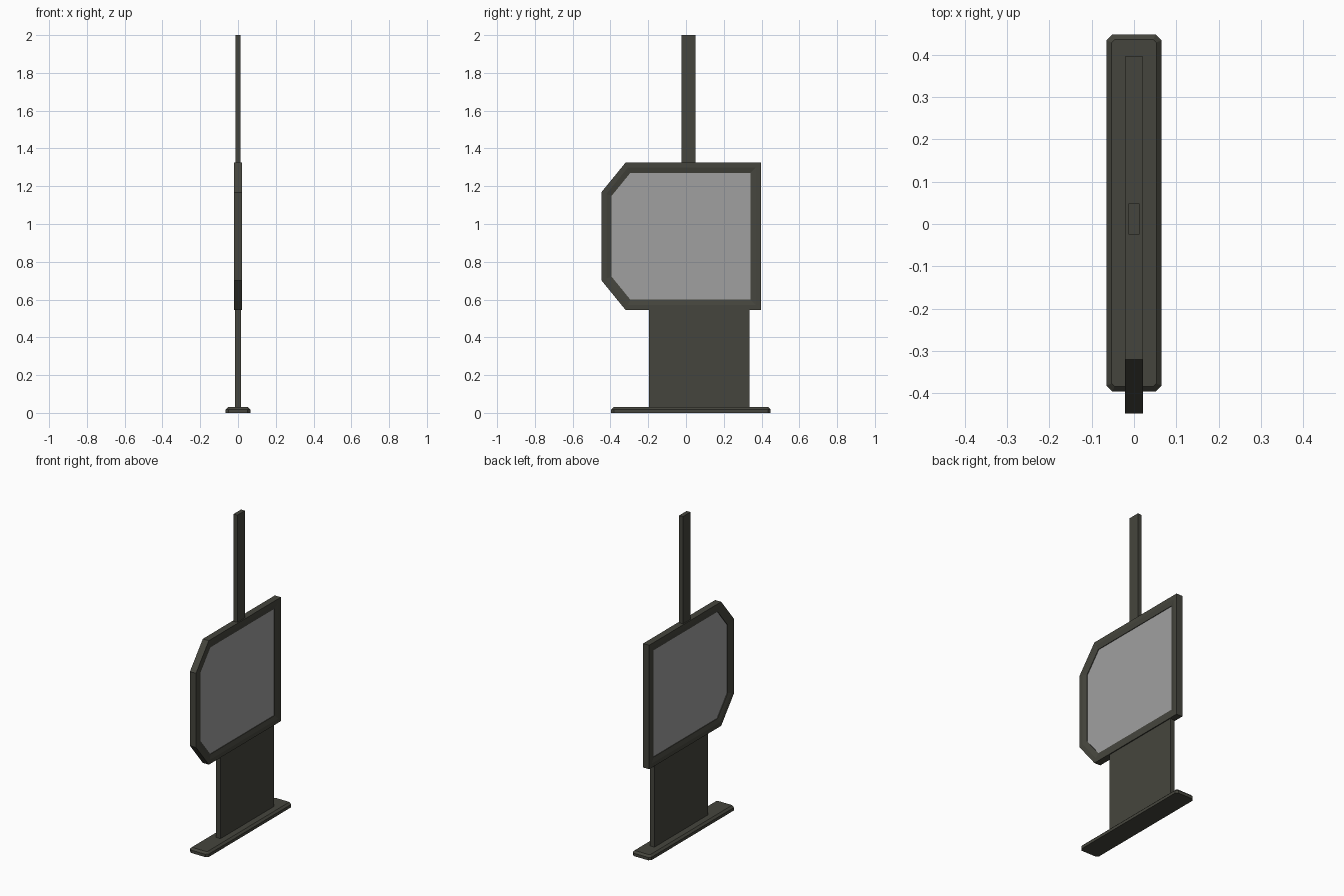
import bpy, bmesh
from mathutils import Vector

if "Cube" in bpy.data.objects:
    bpy.data.objects.remove(bpy.data.objects["Cube"])


def mat(name, col):
    m = bpy.data.materials.new(name)
    m.diffuse_color = (*col, 1)
    m.use_nodes = True
    m.node_tree.nodes["Principled BSDF"].inputs["Base Color"].default_value = m.diffuse_color
    return m


DARK = mat("dark metal", (0.060, 0.060, 0.047))
GREY = mat("panel grey", (0.35, 0.35, 0.35))


def finish(name, bm, material):
    bmesh.ops.recalc_face_normals(bm, faces=bm.faces)
    me = bpy.data.meshes.new(name)
    bm.to_mesh(me)
    bm.free()
    me.materials.append(material)
    ob = bpy.data.objects.new(name, me)
    bpy.context.collection.objects.link(ob)
    return ob


def inset(pts, d):
    """Mitred inward offset of a counter-clockwise outline."""
    out = []
    for i, p in enumerate(pts):
        p = Vector(p)
        a = (p - Vector(pts[i - 1])).normalized()
        b = (Vector(pts[(i + 1) % len(pts)]) - p).normalized()
        na, nb = Vector((-a.y, a.x)), Vector((-b.y, b.x))
        out.append(p + (na + nb) * d / (1 + na.dot(nb)))
    return out


def loft(name, rings, material, loop=False):
    """Join successive rings of points; cap the ends unless it loops."""
    bm = bmesh.new()
    rs = [[bm.verts.new(p) for p in r] for r in rings]
    n = len(rs[0])
    for k in range(len(rs) if loop else len(rs) - 1):
        a, b = rs[k], rs[(k + 1) % len(rs)]
        for i in range(n):
            j = (i + 1) % n
            bm.faces.new((a[i], a[j], b[j], b[i]))
    if not loop:
        bm.faces.new(rs[0])
        bm.faces.new(rs[-1])
    return finish(name, bm, material)


def box(name, x, y0, y1, z0, z1):
    rect = [(-x, y0), (x, y0), (x, y1), (-x, y1)]
    return loft(name, [[(p, q, z) for p, q in rect] for z in (z0, z1)], DARK)


# Sign outline in (y, z): square with two clipped corners on the front edge
outline = [(-0.32, 0.545), (0.396, 0.545), (0.396, 1.325), (-0.32, 1.325),
           (-0.448, 1.168), (-0.448, 0.702)]

# Frame with flat rim and sloping inner lip on both sides
section = [(0, -0.021), (0, 0.021), (0.026, 0.021),
           (0.054, 0.014), (0.054, -0.014), (0.026, -0.021)]
loft("sign_frame", [[(x, p.x, p.y) for p in inset(outline, d)]
                    for d, x in section], DARK, loop=True)

# Recessed panel
loft("sign_panel", [[(x, p.x, p.y) for p in inset(outline, 0.05)]
                    for x in (-0.010, 0.010)], GREY)

# Pole and pedestal
box("top_pole", 0.013, -0.025, 0.049, 1.32, 2.0)
box("pedestal", 0.015, -0.195, 0.335, 0.025, 0.55)

# Foot plate with clipped corners and bevelled top edge
x, y0, y1, c = 0.065, -0.396, 0.448, 0.014
foot = [(-x + c, y0), (x - c, y0), (x, y0 + c), (x, y1 - c),
        (x - c, y1), (-x + c, y1), (-x, y1 - c), (-x, y0 + c)]
loft("foot_plate", [[(p.x, p.y, z) for p in inset(foot, d)]
                    for d, z in ((0, 0), (0, 0.018), (0.012, 0.03))], DARK)
